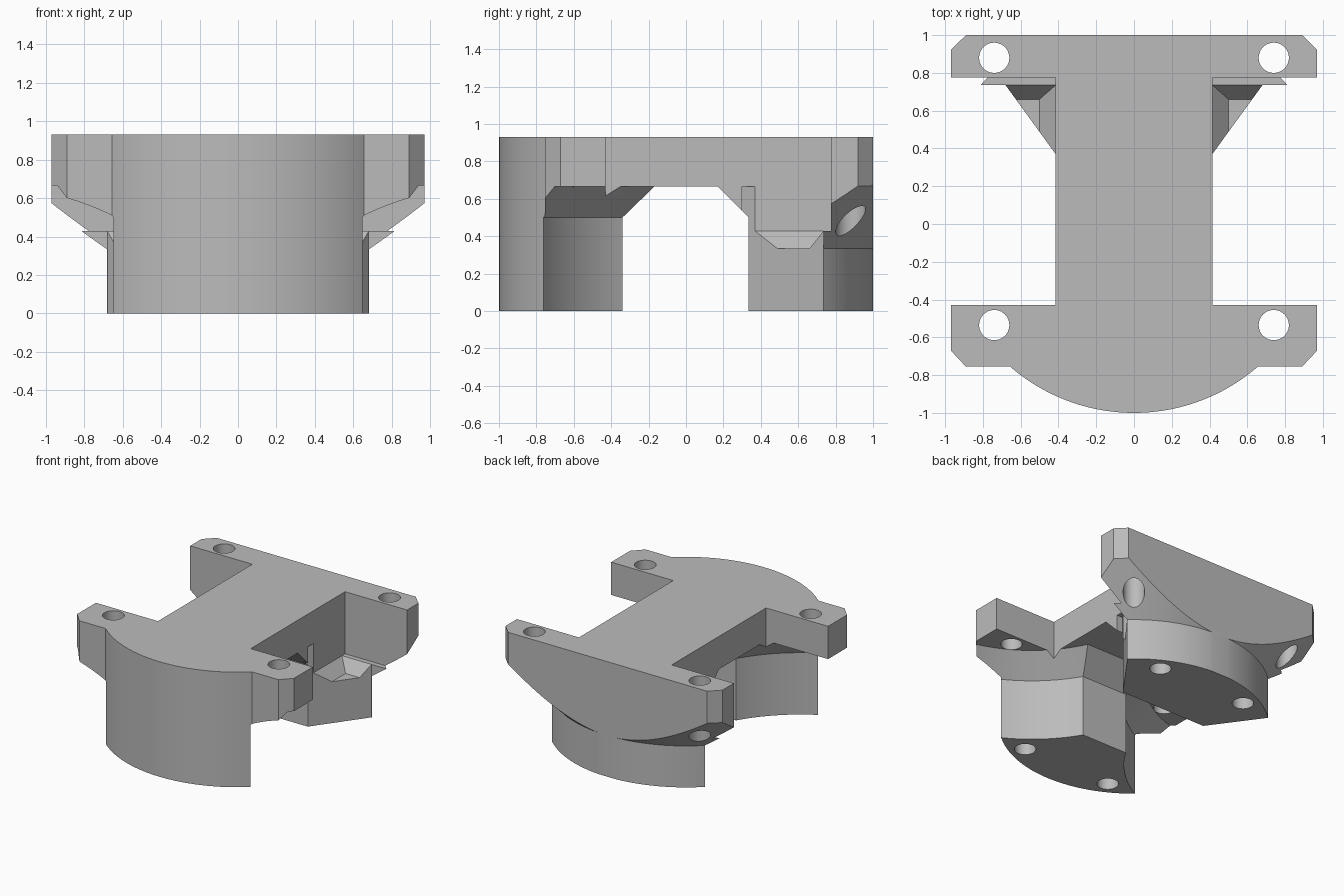
import bpy, bmesh
from math import cos, sin, radians, asin, degrees

cube = bpy.data.objects.get("Cube")
if cube:
    bpy.data.objects.remove(cube, do_unlink=True)

grey = bpy.data.materials.new("plain_grey")
grey.use_nodes = True
colour = (0.5, 0.5, 0.5, 1)
grey.diffuse_color = colour
grey.node_tree.nodes["Principled BSDF"].inputs["Base Color"].default_value = colour

TOP, UNDER, FLARE = 0.93, 0.665, 0.5
SHELF, FLOOR = 0.428, 0.335


def loft(name, rings):
    """Closed solid through rings holding equal numbers of points."""
    bm = bmesh.new()
    loops = [[bm.verts.new(p) for p in ring] for ring in rings]
    n = len(loops[0])
    for a, b in zip(loops, loops[1:]):
        for i in range(n):
            j = (i + 1) % n
            bm.faces.new((a[i], a[j], b[j], b[i]))
    bm.faces.new(loops[0][::-1])
    bm.faces.new(loops[-1])
    bmesh.ops.recalc_face_normals(bm, faces=bm.faces)
    mesh = bpy.data.meshes.new(name)
    bm.to_mesh(mesh)
    bm.free()
    mesh.materials.append(grey)
    ob = bpy.data.objects.new(name, mesh)
    bpy.context.collection.objects.link(ob)
    return ob


def prism(name, outline, z0, z1):
    return loft(name, [[(x, y, z) for x, y in outline] for z in (z0, z1)])


def arc(cx, cy, r, a0, a1, n):
    steps = [radians(a0 + (a1 - a0) * i / n) for i in range(n + 1)]
    return [(cx + r * cos(a), cy + r * sin(a)) for a in steps]


def circle(cx, cy, r, n):
    return arc(cx, cy, r, 0, 360, n)[:-1]


def mirrored(half):
    return half + [(-x, y) for x, y in reversed(half)]


def combine(body, tool, operation):
    mod = body.modifiers.new("combine", "BOOLEAN")
    mod.object, mod.operation, mod.solver = tool, operation, "EXACT"
    bpy.context.view_layer.objects.active = body
    bpy.ops.object.modifier_apply(modifier=mod.name)
    bpy.data.objects.remove(tool, do_unlink=True)


# Main I-shaped body with the rounded front
edge = degrees(asin(0.755))
front = [p for p in arc(0, 0, 1, -90, -edge, 24)][1:]
half = front + [(0.89, -0.755), (0.97, -0.67), (0.97, -0.43), (0.415, -0.43),
                (0.415, 0.775), (0.97, 0.775), (0.97, 0.92), (0.89, 1)]
body = prism("bracket_body", [(0, -1)] + mirrored(half), 0, TOP)

# Back leg with slanted sides and a shelf
leg = mirrored([(0.364, 0.3), (0.68, 0.735), (0.9, 0.735), (0.9, 0.85)])
combine(body, prism("back_leg", leg, 0, SHELF), "UNION")

# Archway between the legs
arch = [(-0.34, -0.1), (-0.34, FLARE), (-0.17, UNDER),
        (0.17, UNDER), (0.335, FLARE), (0.335, -0.1)]
combine(body, loft("arch_cutter", [[(x, y, z) for y, z in arch] for x in (-2, 2)]),
        "DIFFERENCE")

for s in (-1, 1):
    # Concave flared side of the front leg
    rings = []
    for z, r in ((-0.1, 1.14), (FLARE, 1.14), (UNDER, 0.975)):
        sector = arc(1.19, 0.24, r, 205, 285, 40) + [(1.19, 0.24)]
        rings.append([(s * x, y, z) for x, y in sector])
    combine(body, loft("front_side_cutter", rings), "DIFFERENCE")

    # Slanted corner of the web
    notch = [(0.364, 0.3), (0.415, 0.37), (0.6, 0.37), (0.6, 0.3)]
    combine(body, prism("web_corner_cutter", [(s * x, y) for x, y in notch], -0.1, UNDER),
            "DIFFERENCE")

    # Sloped pocket on top of the back leg
    rings = []
    for x0, y1, z in ((0.5, 0.66, FLOOR), (0.415, 0.735, SHELF)):
        rings.append([(s * x, y, z) for x, y in
                      ((x0, 0.2), (1.2, 0.2), (1.2, y1), (x0, y1))])
    combine(body, loft("pocket_cutter", rings), "DIFFERENCE")

# Lower round boundary, widening as a cone beneath the back flange
rings = [[(x, y, z) for x, y in circle(0, 0, r, 192)]
         for z, r in ((-0.1, 1.003), (FLOOR, 1.003), (1.1, 1.768))]
combine(body, loft("round_limit", rings), "INTERSECT")

# Screw holes through the flanges and blind holes in the feet
for s in (-1, 1):
    for y in (-0.535, 0.88):
        combine(body, prism("flange_hole", circle(s * 0.74, y, 0.08, 40), 0.2, 1.2),
                "DIFFERENCE")
    for y in (-0.78, 0.78):
        combine(body, prism("foot_hole", circle(s * 0.4, y, 0.08, 40), -0.1, 0.3),
                "DIFFERENCE")

bpy.ops.object.select_all(action="DESELECT")
body.select_set(True)
bpy.context.view_layer.objects.active = body
bpy.ops.object.shade_smooth_by_angle(angle=radians(20))
